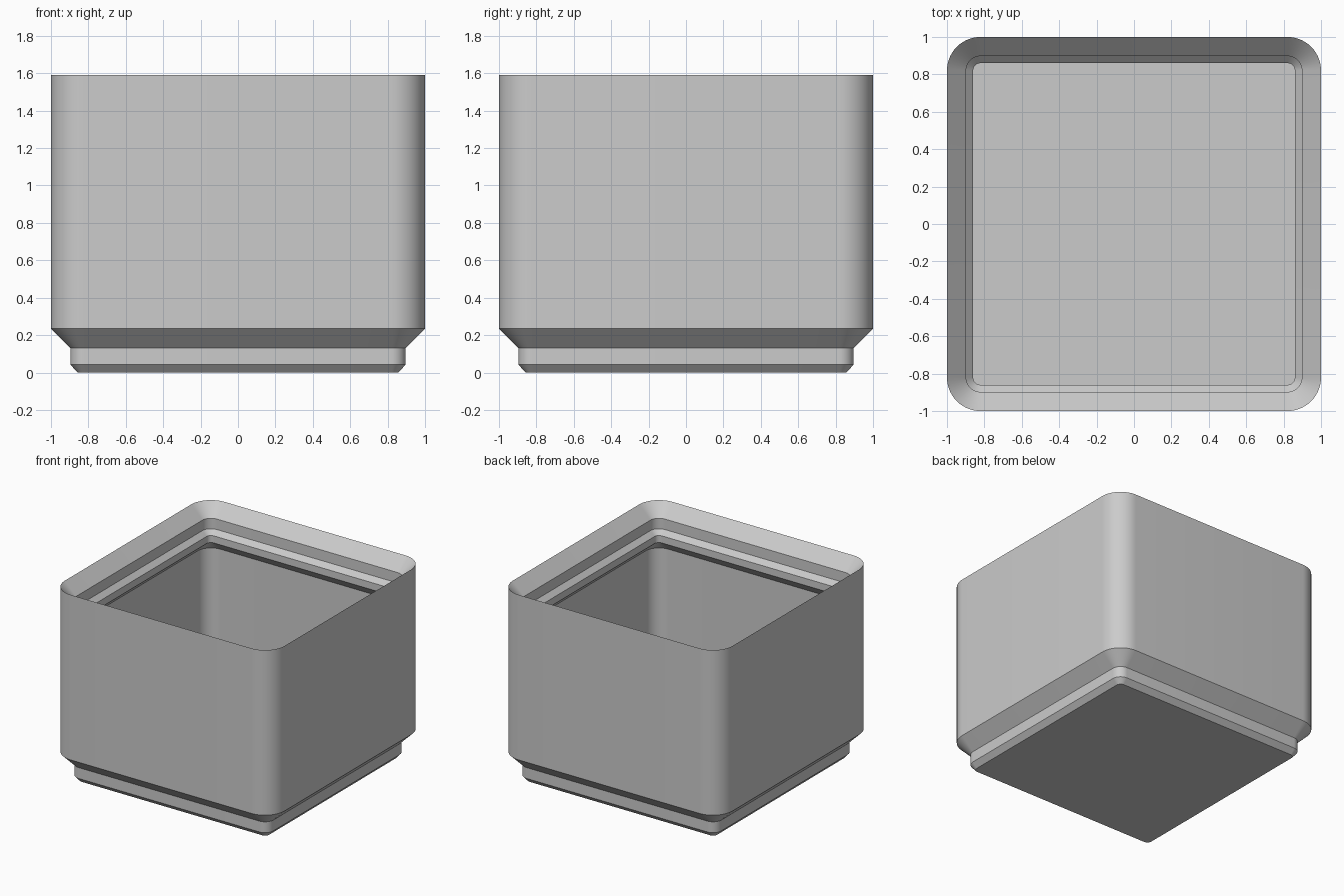
import bpy, bmesh
from math import cos, sin, pi, radians

cube = bpy.data.objects.get("Cube")
if cube:
    bpy.data.objects.remove(cube, do_unlink=True)

grey = bpy.data.materials.new("light grey plastic")
grey.use_nodes = True
colour = (0.6, 0.6, 0.6, 1)
grey.diffuse_color = colour
grey.node_tree.nodes["Principled BSDF"].inputs["Base Color"].default_value = colour

CORNER_CENTRE = 0.82   # all rounded corners share these centres
STEPS = 14             # segments in each corner
TOP = 1.59


def ring(bm, half, z):
    """Rounded square loop of the given half width."""
    radius = half - CORNER_CENTRE
    verts = []
    for quarter, (sx, sy) in enumerate([(1, 1), (-1, 1), (-1, -1), (1, -1)]):
        for i in range(STEPS + 1):
            a = (quarter + i / STEPS) * pi / 2
            verts.append(bm.verts.new((sx * CORNER_CENTRE + radius * cos(a),
                                       sy * CORNER_CENTRE + radius * sin(a), z)))
    return verts


# Cross-section from the underside, up the outside, over the rim, to the floor
foot = [(0.858, 0), (0.896, 0.042), (0.896, 0.131), (1.0, 0.234)]
lip = [(1.0, TOP), (0.898, TOP - 0.102), (0.898, TOP - 0.188),
       (0.86, TOP - 0.226), (0.86, TOP - 0.284), (0.942, TOP - 0.366)]
floor = [(0.942, 0.31)]

bm = bmesh.new()
rings = [ring(bm, half, z) for half, z in foot + lip + floor]
for low, high in zip(rings, rings[1:]):
    for i in range(len(low)):
        j = (i + 1) % len(low)
        bm.faces.new((low[i], low[j], high[j], high[i]))
bm.faces.new(rings[0][::-1])   # underside
bm.faces.new(rings[-1])        # inner floor
bmesh.ops.recalc_face_normals(bm, faces=bm.faces)

mesh = bpy.data.meshes.new("storage_bin")
bm.to_mesh(mesh)
bm.free()
mesh.materials.append(grey)
storage_bin = bpy.data.objects.new("storage_bin", mesh)
bpy.context.collection.objects.link(storage_bin)

# Smooth corners, crisp profile edges
bpy.ops.object.select_all(action="DESELECT")
storage_bin.select_set(True)
bpy.context.view_layer.objects.active = storage_bin
bpy.ops.object.shade_smooth_by_angle(angle=radians(25))
